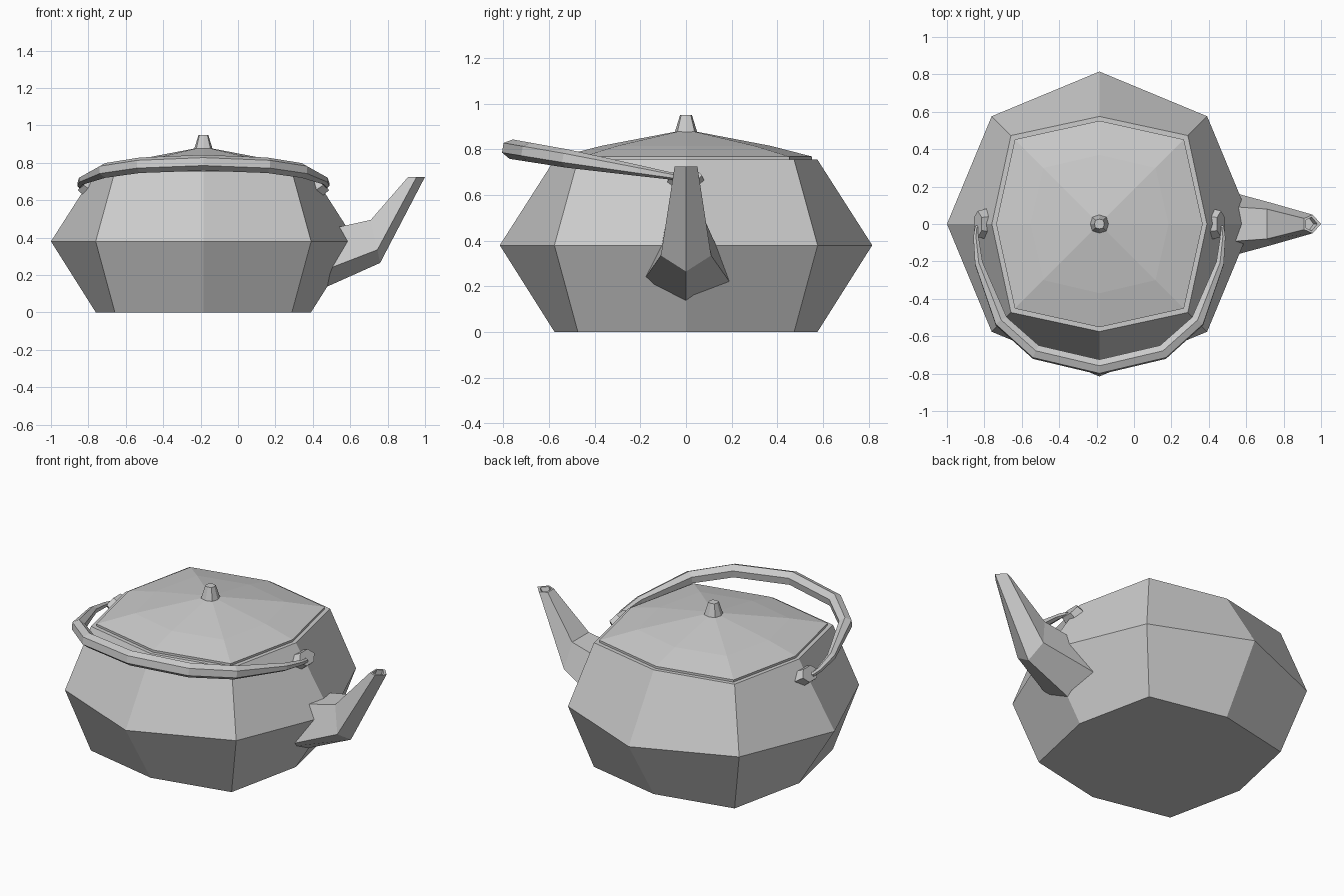
import bpy
from mathutils import Vector

if "Cube" in bpy.data.objects:
    bpy.data.objects.remove(bpy.data.objects["Cube"])

CX = -0.185  # vertical axis of the pot


def loft(name, rings, cap=True):
    """Bridge a list of equal-length point rings into one flat-shaded mesh."""
    n = len(rings[0])
    verts = [tuple(p) for r in rings for p in r]
    faces = []
    for k in range(len(rings) - 1):
        a, b = k * n, (k + 1) * n
        for i in range(n):
            j = (i + 1) % n
            faces.append((a + i, a + j, b + j, b + i))
    if cap:
        faces.append(tuple(reversed(range(n))))
        faces.append(tuple(range((len(rings) - 1) * n, len(rings) * n)))
    me = bpy.data.meshes.new(name)
    me.from_pydata(verts, [], faces)
    me.update()
    ob = bpy.data.objects.new(name, me)
    bpy.context.collection.objects.link(ob)
    bpy.context.view_layer.objects.active = ob
    for o in bpy.context.selected_objects:
        o.select_set(False)
    ob.select_set(True)
    bpy.ops.object.mode_set(mode='EDIT')
    bpy.ops.mesh.select_all(action='SELECT')
    bpy.ops.mesh.normals_make_consistent(inside=False)
    bpy.ops.object.mode_set(mode='OBJECT')
    return ob


def octagon(axis, diag, z):
    """Eight points: 'axis' reach along x and y, 'diag' offset at the corners."""
    pts = [(axis, 0), (diag, diag), (0, axis), (-diag, diag),
           (-axis, 0), (-diag, -diag), (0, -axis), (diag, -diag)]
    return [(CX + x, y, z) for x, y in pts]


def hexagon(c, u, v, ru, rv):
    """Six points around c, with corners on the u axis."""
    return [c + u * ru * a + v * rv * b for a, b in
            [(1, 0), (.5, .87), (-.5, .87), (-1, 0), (-.5, -.87), (.5, -.87)]]


# Pot body
loft("body", [octagon(.575, .473, 0), octagon(.815, .576, .38),
              octagon(.575, .473, .755)])

# Lid with a shallow faceted dome
loft("lid", [octagon(.552, .452, .745), octagon(.552, .452, .768),
             octagon(.37, .30, .815), octagon(.03, .024, .88)])

# Lid knob
loft("lid_knob", [octagon(.052, .04, .865), octagon(.026, .021, .95)])

# Lugs that carry the handle
for side, label in ((1, "right"), (-1, "left")):
    out = Vector((side * .84, 0, .54))
    along = Vector((-side * .54, 0, .84))
    c = Vector((CX + side * .625, 0, .67))
    y = Vector((0, 1, 0))
    loft("handle_lug_" + label, [hexagon(c - out * .03, y, along, .083, .055),
                                 hexagon(c + out * .03, y, along, .07, .045)])

# Tilted bail handle: x offset, y, half thickness
half = [(.605, .0, .014), (.655, -.02, .014), (.66, -.07, .016), (.645, -.21, .024),
        (.525, -.52, .04), (.34, -.685, .042)]
path = half + [(0, -.765, .043)] + [(-x, y, r) for x, y, r in reversed(half)]
pts = [Vector((CX + x, y, .672 - .168 * y)) for x, y, r in path]
up = Vector((0, .168, 1)).normalized()
rings = []
for i, p in enumerate(pts):
    t = (pts[min(i + 1, len(pts) - 1)] - pts[max(i - 1, 0)]).normalized()
    rings.append(hexagon(p, up, up.cross(t).normalized(), path[i][2], path[i][2]))
loft("handle", rings)


def spout_ring(bottom, side, top):
    """Five-sided mirrored section from (x, z), (x, y, z), (x, y, z)."""
    (sx, sy, sz), (tx, ty, tz) = side, top
    return [(bottom[0], 0, bottom[1]), (sx, sy, sz), (tx, ty, tz),
            (tx, -ty, tz), (sx, -sy, sz)]


# Bent spout, root buried in the body, with a small recess at the mouth
loft("spout", [
    spout_ring((.36, .086), (.32, .225, .171), (.42, .10, .431)),
    spout_ring((.76, .265), (.745, .11, .335), (.71, .08, .495)),
    spout_ring((1.0, .725), (.955, .05, .725), (.91, .03, .725)),
    spout_ring((.98, .725), (.95, .037, .725), (.92, .022, .725)),
    spout_ring((.96, .69), (.935, .035, .69), (.905, .02, .69)),
])
